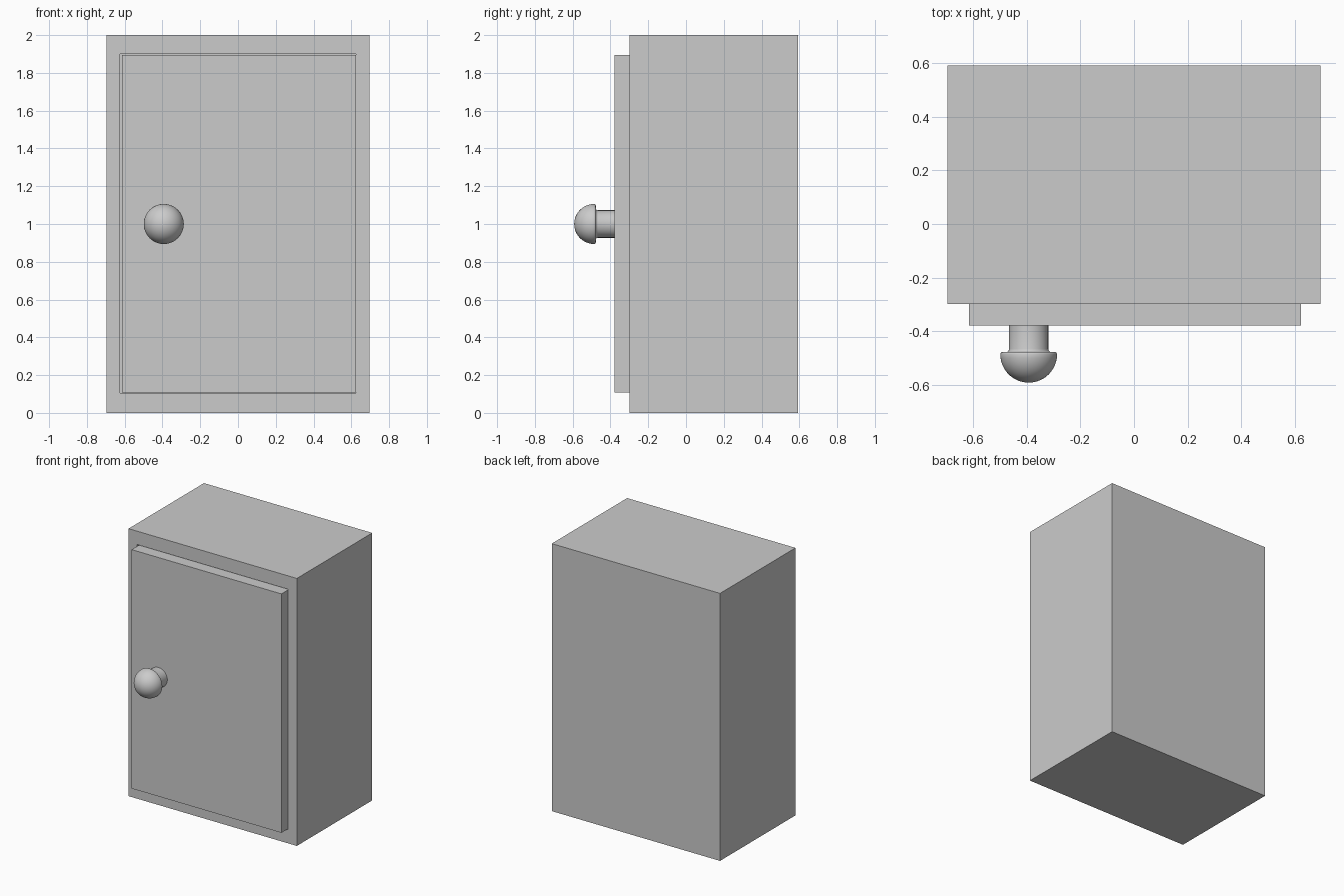
import bpy, bmesh, math
from mathutils import Matrix

if "Cube" in bpy.data.objects:
    bpy.data.objects.remove(bpy.data.objects["Cube"])


def make_object(name, bm):
    bmesh.ops.recalc_face_normals(bm, faces=bm.faces[:])
    mesh = bpy.data.meshes.new(name)
    bm.to_mesh(mesh)
    bm.free()
    obj = bpy.data.objects.new(name, mesh)
    bpy.context.collection.objects.link(obj)
    return obj


def box_bm(x0, x1, y0, y1, z0, z1):
    bm = bmesh.new()
    bmesh.ops.create_cube(bm, size=1)
    for v in bm.verts:
        v.co = (x1 if v.co.x > 0 else x0,
                y1 if v.co.y > 0 else y0,
                z1 if v.co.z > 0 else z0)
    return bm


# Hollow cabinet body: inset the front face, then push the opening inward
bm = box_bm(-0.696, 0.696, -0.299, 0.592, 0, 2)
bm.normal_update()
front = min(bm.faces, key=lambda f: f.calc_center_median().y)
bmesh.ops.inset_individual(bm, faces=[front], thickness=0.1)
for v in front.verts:
    v.co.x = math.copysign(0.625, v.co.x)
    v.co.z = 1.9 if v.co.z > 1 else 0.104
floor = bmesh.ops.extrude_discrete_faces(bm, faces=[front])["faces"][0]
for v in floor.verts:
    v.co.y = 0.52
make_object("cabinet_body", bm)

# Door, with a thin gap around it in the opening
make_object("door", box_bm(-0.615, 0.624, -0.378, -0.28, 0.109, 1.895))

# Round knob: lathed stem, rolled lip and hemispherical cap (radius, distance from door)
profile = [(0.073, -0.005), (0.073, 0.088), (0.075, 0.095), (0.080, 0.099),
           (0.095, 0.099), (0.102, 0.101), (0.105, 0.105)]
R = 0.106
for i in range(13):
    a = i / 12 * math.pi / 2
    profile.append((R * math.cos(a) if i < 12 else 0, 0.108 + R * math.sin(a)))
bm = bmesh.new()
verts = [bm.verts.new((r, -d, 0)) for r, d in profile]
edges = [bm.edges.new(p) for p in zip(verts, verts[1:])]
bmesh.ops.spin(bm, geom=verts + edges, cent=(0, 0, 0), axis=(0, 1, 0),
               angle=math.tau, steps=48, use_duplicate=False)
bmesh.ops.remove_doubles(bm, verts=bm.verts[:], dist=1e-5)
bmesh.ops.transform(bm, matrix=Matrix.Translation((-0.393, -0.378, 1.0)), verts=bm.verts[:])
knob = make_object("door_knob", bm)
bpy.context.view_layer.objects.active = knob
knob.select_set(True)
bpy.ops.object.shade_smooth_by_angle(angle=math.radians(40))
